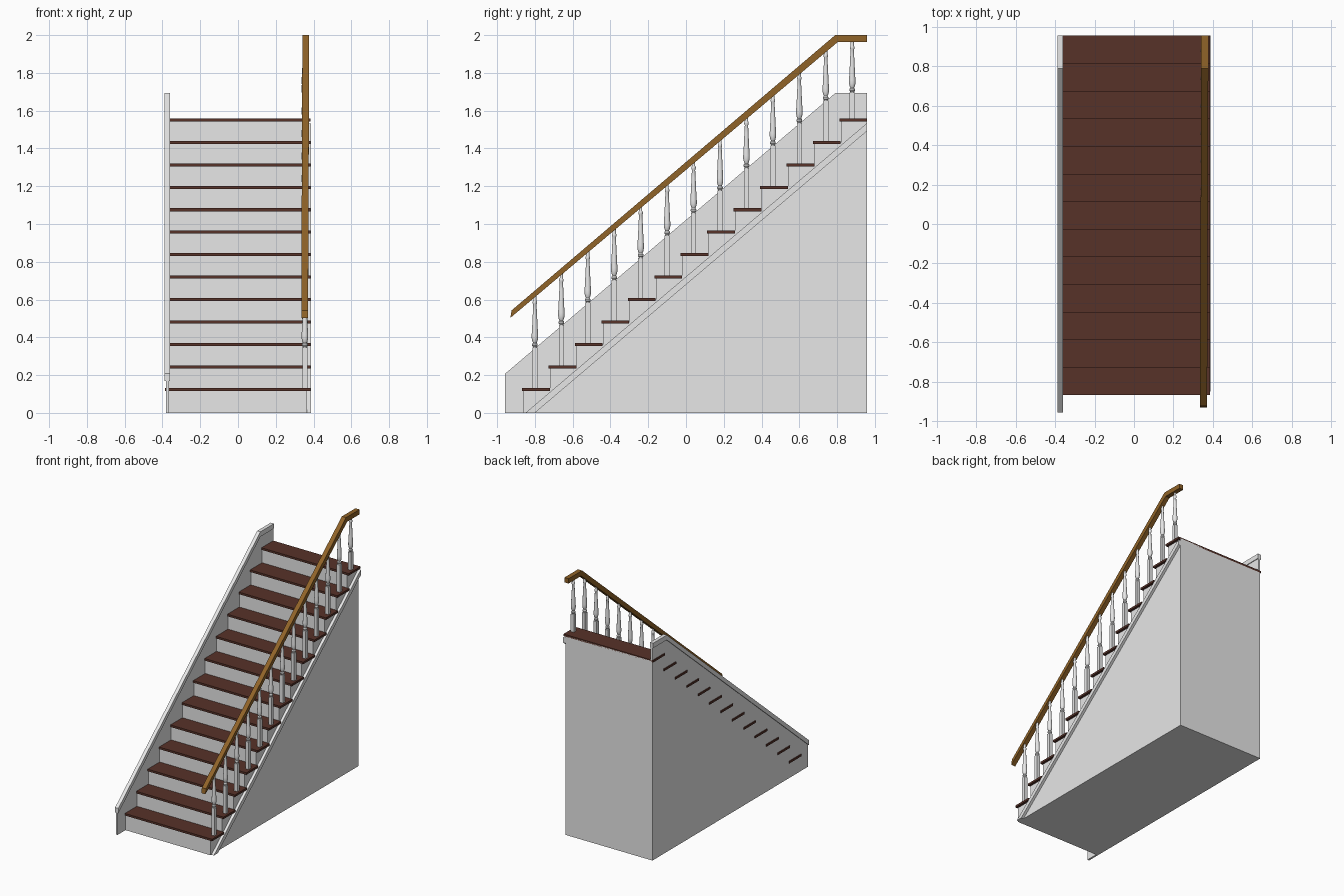
import bpy, bmesh, math

if "Cube" in bpy.data.objects:
    bpy.data.objects.remove(bpy.data.objects["Cube"])

def material(name, rgb):
    m = bpy.data.materials.new(name)
    m.diffuse_color = (*rgb, 1)
    m.use_nodes = True
    m.node_tree.nodes["Principled BSDF"].inputs["Base Color"].default_value = m.diffuse_color
    return m

WHITE = material("painted_white", (0.8, 0.8, 0.8))
TREAD = material("dark_red_brown_wood", (0.095, 0.032, 0.022))
RAIL = material("golden_brown_wood", (0.28, 0.125, 0.021))

def finish(name, bm, mat):
    bmesh.ops.recalc_face_normals(bm, faces=bm.faces)
    me = bpy.data.meshes.new(name)
    bm.to_mesh(me)
    bm.free()
    me.materials.append(mat)
    ob = bpy.data.objects.new(name, me)
    bpy.context.collection.objects.link(ob)
    return ob

def extrude_x(name, pts, x0, x1, mat, skew=None):
    """Side profile of (y, z) points extruded from x0 to x1."""
    bm = bmesh.new()
    f = bm.faces.new([bm.verts.new((x0, y, z)) for y, z in pts])
    r = bmesh.ops.extrude_face_region(bm, geom=[f])
    for v in r["geom"]:
        if isinstance(v, bmesh.types.BMVert):
            v.co.x = x1
    if skew:
        for v in bm.verts:
            v.co.x += skew(v.co.y)
    return finish(name, bm, mat)

N = 13
RUN, RISE = 0.14, 0.1188
Y0, Z0, BACK = -0.868, 0.133, 0.957      # first tread front and top, back plane
THICK = 0.016
SLOPE = RISE / RUN

# Solid stepped body with risers
steps = [(BACK, 0)]
steps.append((Y0 + 0.008, 0))
for i in range(N):
    y = Y0 + 0.008 + i * RUN
    z = Z0 - THICK / 2 + i * RISE
    steps.append((y, z))
    steps.append((y + RUN if i < N - 1 else BACK, z))
extrude_x("stepped_body", steps, -0.375, 0.366, WHITE)

# Treads
for i in range(N):
    y, z = Y0 + i * RUN, Z0 + i * RISE
    y2 = min(y + 0.147, BACK)
    extrude_x(f"tread_{i + 1}", [(y, z - THICK), (y2, z - THICK), (y2, z), (y, z)],
              -0.387, 0.385, TREAD)

# Wall skirt on the left with its cap
extrude_x("left_skirt", [(-0.957, 0), (BACK, 0), (BACK, 1.67), (0.79, 1.67), (-0.957, 0.19)],
          -0.381, -0.366, WHITE)
extrude_x("left_skirt_cap",
          [(-0.957, 0.17), (-0.957, 0.208), (0.79, 1.693), (BACK, 1.693), (BACK, 1.655), (0.79, 1.655)],
          -0.388, -0.36, WHITE)

# Sloping trim strip on the right side
extrude_x("right_trim",
          [(-0.85, 0), (-0.80, 0), (BACK, (BACK + 0.80) * SLOPE), (BACK, (BACK + 0.85) * SLOPE)],
          0.36, 0.387, WHITE)

# Handrail, very slightly out of square towards the bottom
extrude_x("handrail",
          [(-0.923, 0.543), (0.79, 2.0), (BACK, 2.0), (BACK, 1.963), (0.803, 1.963), (-0.93, 0.503)],
          0.341, 0.377, RAIL, lambda y: -0.006 * max(0, min(1, (0.79 - y) / 1.7)))

# Balusters: square foot and turned upper part (radius, height)
TURN = [(0.013, 0.21), (0.010, 0.216), (0.0155, 0.223), (0.0155, 0.231), (0.010, 0.238),
        (0.014, 0.246), (0.0175, 0.262), (0.0175, 0.28), (0.015, 0.32), (0.011, 0.40),
        (0.009, 0.44), (0.012, 0.447), (0.012, 0.455), (0.0085, 0.462), (0.0085, 0.495)]
SEG = 14
BX = 0.354
for i in range(N):
    y, z = Y0 + 0.068 + i * RUN, Z0 + i * RISE
    drop = 0.076 if i == N - 1 else 0      # the last one stands under the level rail
    h = 0.0135
    top = z + 0.213 - drop
    extrude_x(f"baluster_foot_{i + 1}", [(y - h, z - 0.005), (y + h, z - 0.005), (y + h, top), (y - h, top)],
              BX - h, BX + h, WHITE)
    bm = bmesh.new()
    rings = [[bm.verts.new((BX + r * math.cos(2 * math.pi * k / SEG),
                            y + r * math.sin(2 * math.pi * k / SEG), z + t - drop))
              for k in range(SEG)] for r, t in TURN]
    for a, b in zip(rings, rings[1:]):
        for k in range(SEG):
            n = (k + 1) % SEG
            bm.faces.new((a[k], a[n], b[n], b[k]))
    bm.faces.new(rings[0][::-1])
    bm.faces.new(rings[-1])
    ob = finish(f"baluster_turning_{i + 1}", bm, WHITE)
    bpy.ops.object.select_all(action='DESELECT')
    ob.select_set(True)
    bpy.context.view_layer.objects.active = ob
    bpy.ops.object.shade_smooth_by_angle(angle=math.radians(35))
